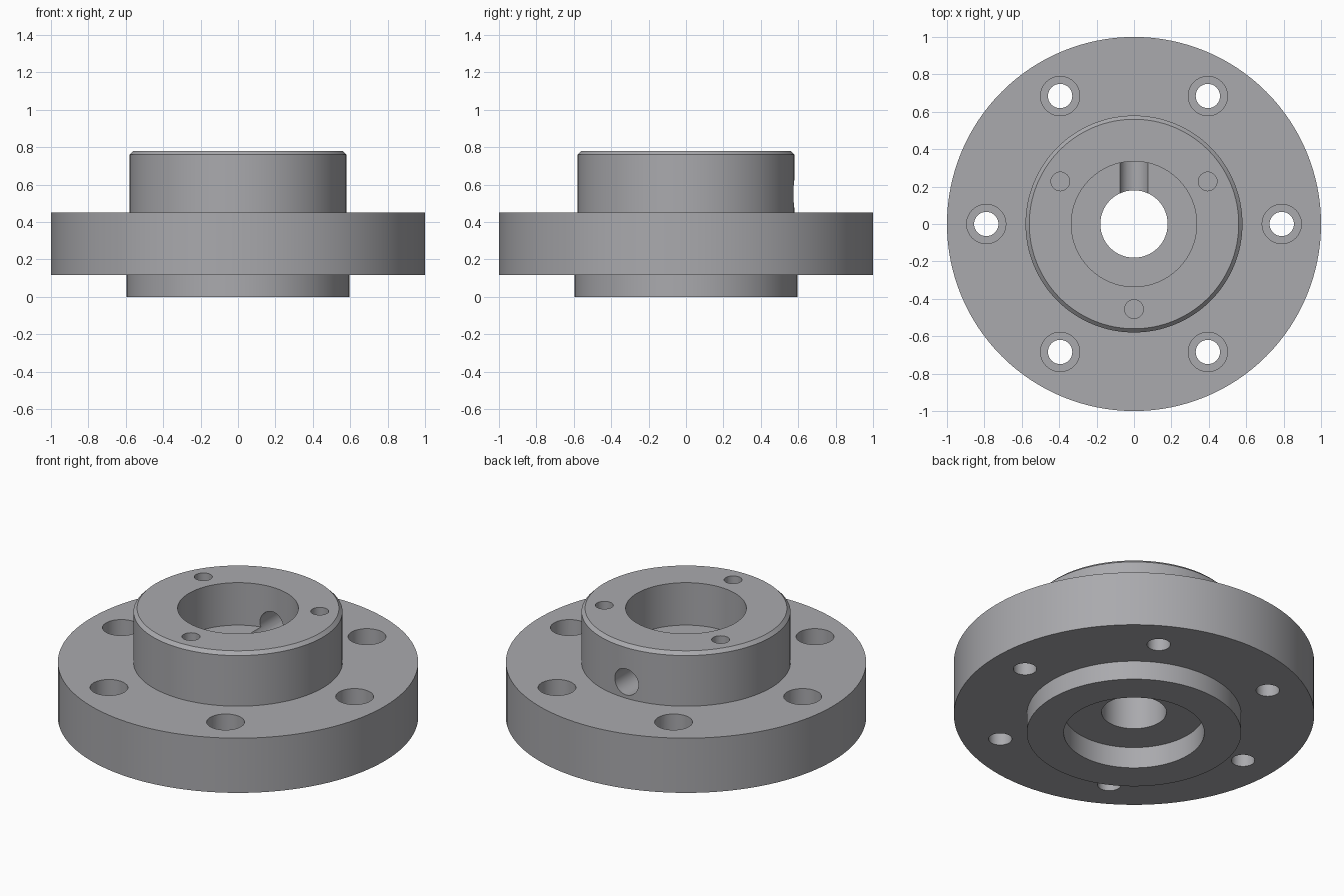
import bpy, bmesh, math
from mathutils import Matrix, Vector

if "Cube" in bpy.data.objects:
    bpy.data.objects.remove(bpy.data.objects["Cube"])

steel = bpy.data.materials.new("steel grey")
steel.diffuse_color = (0.40, 0.40, 0.42, 1)
steel.use_nodes = True
steel.node_tree.nodes["Principled BSDF"].inputs["Base Color"].default_value = steel.diffuse_color


def lathe(name, profile, steps, matrix=Matrix(), closed=True):
    """Spin an (r, z) profile round the z axis."""
    bm = bmesh.new()
    verts = [bm.verts.new((r, 0, z)) for r, z in profile]
    pairs = list(zip(verts, verts[1:]))
    if closed:
        pairs.append((verts[-1], verts[0]))
    edges = [bm.edges.new(p) for p in pairs]
    bmesh.ops.spin(bm, geom=verts + edges, cent=(0, 0, 0), axis=(0, 0, 1),
                   angle=2 * math.pi, steps=steps, use_merge=True)
    bmesh.ops.remove_doubles(bm, verts=bm.verts, dist=1e-5)
    bmesh.ops.recalc_face_normals(bm, faces=bm.faces)
    bm.transform(matrix)
    mesh = bpy.data.meshes.new(name)
    bm.to_mesh(mesh)
    bm.free()
    mesh.materials.append(steel)
    obj = bpy.data.objects.new(name, mesh)
    bpy.context.collection.objects.link(obj)
    return obj


def polar(radius, degrees):
    a = math.radians(degrees)
    return Matrix.Translation(Vector((radius * math.cos(a), radius * math.sin(a), 0)))


# Flange body: spigot, plate, chamfered hub, upper counterbore, bore, lower recess
flange = lathe("flange_body", [
    (0.39, 0), (0.595, 0), (0.595, 0.115), (1, 0.115), (1, 0.45),
    (0.58, 0.45), (0.58, 0.76), (0.56, 0.78), (0.335, 0.78),
    (0.335, 0.52), (0.18, 0.52), (0.18, 0.13), (0.39, 0.13)], 128)

cutters = []

# Six counterbored bolt holes through the plate
for i in range(6):
    cutters.append(lathe("bolt_hole_cutter", [
        (0, 0), (0.065, 0), (0.065, 0.31), (0.105, 0.31), (0.105, 0.6), (0, 0.6)],
        40, polar(0.79, 60 * i), closed=False))

# Three blind holes in the hub top
for i in range(3):
    cutters.append(lathe("hub_hole_cutter", [
        (0, 0.55), (0.05, 0.55), (0.05, 0.9), (0, 0.9)],
        32, polar(0.455, 30 + 120 * i), closed=False))

# Radial set screw hole through the rear hub wall into the bore
side = Matrix.Translation((0, 0, 0.55)) @ Matrix.Rotation(-math.pi / 2, 4, 'X')
cutters.append(lathe("set_screw_hole_cutter", [
    (0, 0.05), (0.08, 0.05), (0.08, 0.8), (0, 0.8)], 40, side, closed=False))

bpy.context.view_layer.objects.active = flange
for cutter in cutters:
    cutter.hide_render = True
    mod = flange.modifiers.new("hole", 'BOOLEAN')
    mod.operation = 'DIFFERENCE'
    mod.solver = 'EXACT'
    mod.object = cutter
    bpy.ops.object.modifier_apply(modifier=mod.name)
for cutter in cutters:
    bpy.data.objects.remove(cutter)

flange.select_set(True)
bpy.ops.object.shade_smooth_by_angle(angle=math.radians(30))
